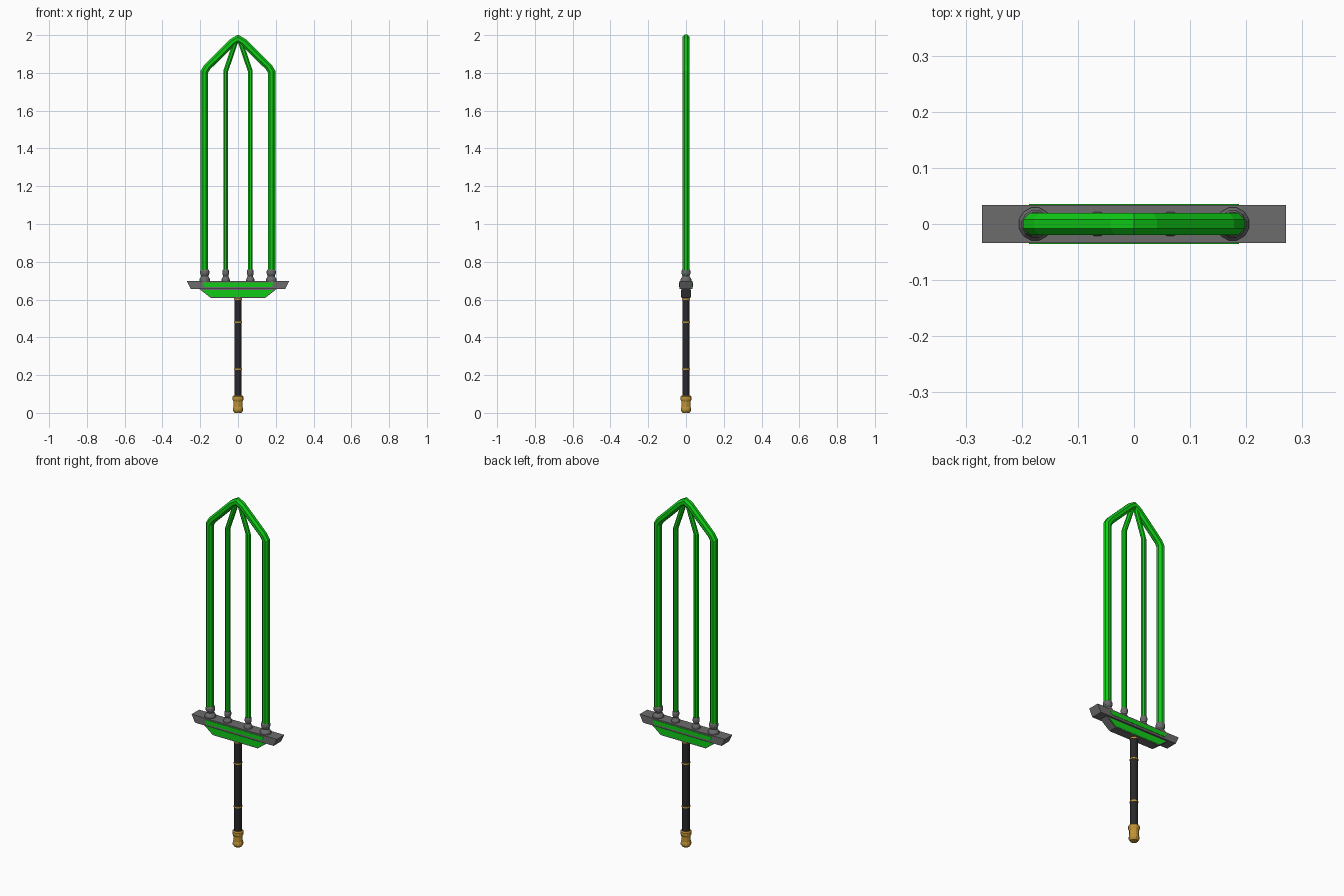
import bpy, bmesh, math
from mathutils import Vector

if "Cube" in bpy.data.objects:
    bpy.data.objects.remove(bpy.data.objects["Cube"])


def mat(name, rgb):
    m = bpy.data.materials.new(name)
    m.diffuse_color = (*rgb, 1)
    m.use_nodes = True
    m.node_tree.nodes["Principled BSDF"].inputs["Base Color"].default_value = m.diffuse_color
    return m


GREEN = mat("bright green", (0.005, 0.60, 0.008))
GREY = mat("steel grey", (0.15, 0.15, 0.15))
BLACK = mat("grip black", (0.022, 0.022, 0.024))
GOLD = mat("gold", (0.55, 0.30, 0.035))


def finish(name, bm, material):
    bmesh.ops.recalc_face_normals(bm, faces=bm.faces)
    me = bpy.data.meshes.new(name)
    bm.to_mesh(me)
    bm.free()
    me.materials.append(material)
    ob = bpy.data.objects.new(name, me)
    bpy.context.collection.objects.link(ob)
    return ob


def skin(name, rings, material):
    """Join rings of points into a capped solid."""
    bm = bmesh.new()
    vs = [[bm.verts.new(p) for p in r] for r in rings]
    n = len(vs[0])
    for a, b in zip(vs, vs[1:]):
        for i in range(n):
            j = (i + 1) % n
            bm.faces.new((a[i], a[j], b[j], b[i]))
    bm.faces.new(vs[0][::-1])
    bm.faces.new(vs[-1])
    return finish(name, bm, material)


def angles(n):
    return [2 * math.pi * (i + 0.5) / n for i in range(n)]


def lathe(name, profile, material, x=0.0, sides=12):
    """Turn (radius, z) pairs around a vertical axis at x."""
    return skin(name, [[(x + r * math.cos(a), r * math.sin(a), z) for a in angles(sides)]
                       for r, z in profile], material)


def tube(name, path, radius, material, sides=8):
    """Mitred tube along an (x, z) path."""
    pts = [Vector(p) for p in path]
    r = radius / math.cos(math.pi / sides)
    rings = []
    for i, p in enumerate(pts):
        d0 = (p - pts[max(i - 1, 0)]).normalized() if i else (pts[1] - p).normalized()
        d1 = (pts[i + 1] - p).normalized() if i < len(pts) - 1 else d0
        t = (d0 + d1).normalized()
        side = Vector((t.y, -t.x)) / t.dot(d0)
        rings.append([(p.x + side.x * r * math.cos(a), r * math.sin(a),
                       p.y + side.y * r * math.cos(a)) for a in angles(sides)])
    return skin(name, rings, material)


def trapezoid(name, top, bottom, z0, z1, y0, y1, material):
    """Front-facing trapezoid given by half widths, extruded from y0 to y1."""
    outline = [(-bottom, z0), (bottom, z0), (top, z1), (-top, z1)]
    return skin(name, [[(x, y, z) for x, z in outline] for y in (y0, y1)], material)


# Blade frame: one outer tube over the tip, two thinner inner tubes
half = [(0.178, 0.73), (0.178, 1.806), (0.163, 1.831), (0.029, 1.963)]
tube("outer_blade_tube", [(-x, z) for x, z in half] + [(0, 1.98)] + half[::-1], 0.0195, GREEN)
for s, side in ((-1, "left"), (1, "right")):
    tube(side + "_inner_blade_tube",
         [(s * 0.065, 0.73), (s * 0.065, 1.81), (s * 0.011, 1.968)], 0.0128, GREEN)
    # Sockets holding the tubes
    for part, x, k in (("outer", 0.176, 1.0), ("inner", 0.065, 0.74)):
        lathe(f"{side}_{part}_socket",
              [(0.030 * k, 0.695), (0.030 * k, 0.707), (0.019 * k, 0.724),
               (0.025 * k, 0.738), (0.025 * k, 0.750), (0.021 * k, 0.76)], GREY, s * x)

# Guard: wide upper bar and narrower lower block
trapezoid("guard_bar", 0.271, 0.250, 0.655, 0.698, -0.034, 0.034, GREY)
trapezoid("guard_block", 0.205, 0.143, 0.608, 0.656, -0.024, 0.024, GREY)

# Green inlay plates on both faces
for s, side in ((-1, "front"), (1, "back")):
    trapezoid(side + "_bar_inlay", 0.187, 0.180, 0.667, 0.690, s * 0.032, s * 0.036, GREEN)
    trapezoid(side + "_block_inlay", 0.190, 0.145, 0.614, 0.650, s * 0.022, s * 0.026, GREEN)

# Grip with gold bands
lathe("grip", [(0.0205, 0.08), (0.0205, 0.612)], BLACK)
for i, z in enumerate((0.23, 0.48, 0.602)):
    lathe(f"grip_band_{i + 1}", [(0.0225, z - 0.004), (0.0225, z + 0.004)], GOLD)

# Pommel
lathe("pommel", [(0.020, 0.0), (0.028, 0.012), (0.028, 0.022), (0.025, 0.032),
                 (0.025, 0.060), (0.030, 0.072), (0.030, 0.086), (0.024, 0.092)], GOLD)
